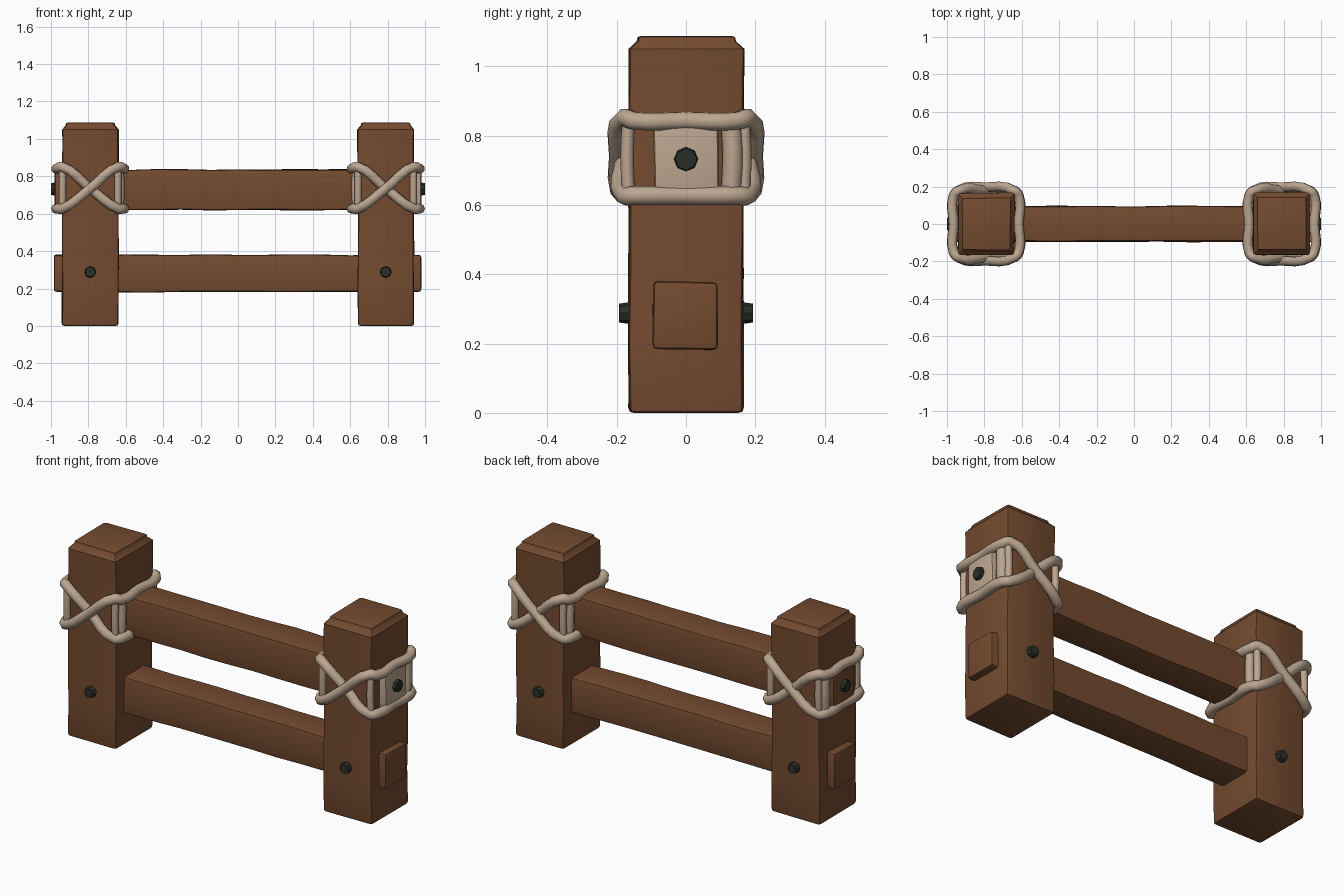
import bpy, bmesh, math, random
from mathutils import Vector, noise

if "Cube" in bpy.data.objects:
    bpy.data.objects.remove(bpy.data.objects["Cube"])

random.seed(4)

def mat(name, c):
    m = bpy.data.materials.new(name)
    m.diffuse_color = (*c, 1)
    m.use_nodes = True
    m.node_tree.nodes["Principled BSDF"].inputs["Base Color"].default_value = m.diffuse_color
    return m

WOOD = mat("brown_wood", (0.175, 0.07, 0.029))
ROPE = mat("beige_rope", (0.50, 0.38, 0.28))
IRON = mat("dark_iron", (0.022, 0.028, 0.02))

def finish(name, bm, *mats, angle=35):
    me = bpy.data.meshes.new(name)
    bmesh.ops.recalc_face_normals(bm, faces=bm.faces)
    bm.to_mesh(me)
    bm.free()
    ob = bpy.data.objects.new(name, me)
    bpy.context.collection.objects.link(ob)
    for m in mats:
        me.materials.append(m)
    bpy.context.view_layer.objects.active = ob
    ob.select_set(True)
    bpy.ops.object.shade_smooth_by_angle(angle=math.radians(angle))
    ob.select_set(False)
    return ob

def beam(lo, hi, axis, cuts, bevel, shape=None):
    """Worn timber: sliced along its axis, bevelled and slightly uneven."""
    bm = bmesh.new()
    bmesh.ops.create_cube(bm, size=1)
    lo, hi = Vector(lo), Vector(hi)
    for v in bm.verts:
        v.co = Vector([lo[i] + (v.co[i] + 0.5) * (hi[i] - lo[i]) for i in range(3)])
    edges = [e for e in bm.edges if e.calc_face_angle(0) > 1]
    bmesh.ops.bevel(bm, geom=edges, offset=bevel, segments=2, profile=0.6, affect='EDGES')
    n = Vector([1 if i == axis else 0 for i in range(3)])
    for c in cuts:
        p = Vector((0, 0, 0))
        p[axis] = c
        bmesh.ops.bisect_plane(bm, geom=bm.verts[:] + bm.edges[:] + bm.faces[:],
                               plane_co=p, plane_no=n)
    for v in bm.verts:
        if shape:
            shape(v)
        d = noise.noise_vector(v.co * 4) * 0.006
        d[axis] = 0
        v.co += d
    return bm

for side, label in ((-1, "left"), (1, "right")):
    cx = 0.79 * side

    # Square post with worn, tapered top
    def taper(v):
        if v.co.z > 1.06:
            v.co.x = cx + (v.co.x - cx) * 0.88
            v.co.y *= 0.85
    bm = beam((cx - 0.15, -0.165, 0), (cx + 0.15, 0.165, 1.088), 2,
              (0.2, 0.4, 0.6, 0.8, 0.95, 1.05), 0.016, taper)
    finish(label + "_post", bm, WOOD)

    # Iron bolts: through the post front and back, and on the upper rail end
    def bolt(name, p, direction, r):
        b = bmesh.new()
        bmesh.ops.create_cone(b, cap_ends=True, segments=8, radius1=r,
                              radius2=r * 0.75, depth=0.06)
        q = Vector((0, 0, 1)).rotation_difference(Vector(direction))
        for v in b.verts:
            v.co = q @ v.co + Vector(p)
        finish(name, b, IRON)
    for s, t in ((-1, "front"), (1, "back")):
        bolt(f"{label}_{t}_bolt", (cx, s * 0.163, 0.288), (0, s, 0), 0.036)
    bolt(label + "_end_bolt", (side * 0.969, 0, 0.732), (side, 0, 0), 0.042)

    # Rope lashing: two tilted loops crossing on front and back, plus short uprights
    def rope(name, pts, r, cyclic):
        cu = bpy.data.curves.new(name, 'CURVE')
        cu.dimensions = '3D'
        cu.bevel_depth = r
        cu.bevel_resolution = 2
        cu.resolution_u = 4
        cu.use_fill_caps = True
        sp = cu.splines.new('BEZIER')
        sp.bezier_points.add(len(pts) - 1)
        for b, p in zip(sp.bezier_points, pts):
            b.co = p
            b.handle_left_type = b.handle_right_type = 'AUTO'
        sp.use_cyclic_u = cyclic
        cu.materials.append(ROPE)
        ob = bpy.data.objects.new(name, cu)
        bpy.context.collection.objects.link(ob)

    hi, lo = 0.843, 0.627
    for k, mid in ((1, 0.196), (-1, 0.178)):
        pts = [(-.15, -.178, lo), (0, -mid, .735), (.15, -.178, hi + .008),
               (.174, -.15, hi), (.174, 0, hi), (.174, .15, hi),
               (.15, .178, hi + .008), (0, mid, .735), (-.15, .178, lo),
               (-.174, .15, lo), (-.174, 0, lo), (-.174, -.15, lo)]
        rope(f"{label}_lashing_{'a' if k > 0 else 'b'}",
             [(cx + k * x, y, z) for x, y, z in pts], 0.027, True)
    for s, t in ((-1, "front"), (1, "back")):
        for i, x in enumerate((-0.148, 0.148)):
            rope(f"{label}_{t}_upright_{i}",
                 [(cx + x, s * .166, lo), (cx + x, s * .17, .735), (cx + x, s * .166, hi)],
                 0.019, False)
        # strand beside the rail on the inner face
        rope(f"{label}_{t}_inner_strand",
             [(cx - side * .155, s * .125, lo), (cx - side * .16, s * .125, .735),
              (cx - side * .155, s * .125, hi)], 0.024, False)
    rope(label + "_outer_strand",
         [(cx + side * .155, .13, lo), (cx + side * .16, .135, .735),
          (cx + side * .155, .13, hi)], 0.03, False)

# Rails running through both posts
cuts = [x * 0.15 for x in range(-6, 7)]
bm = beam((-0.985, -0.095, 0.182), (0.98, 0.095, 0.38), 0, cuts, 0.016)
finish("lower_rail", bm, WOOD)

bm = beam((-0.98, -0.092, 0.62), (0.98, 0.095, 0.836), 0, cuts, 0.016)
for f in bm.faces:          # rope-wrapped end on the right side
    if f.calc_center_median().x > 0.9:
        f.material_index = 1
finish("upper_rail", bm, WOOD, ROPE)
